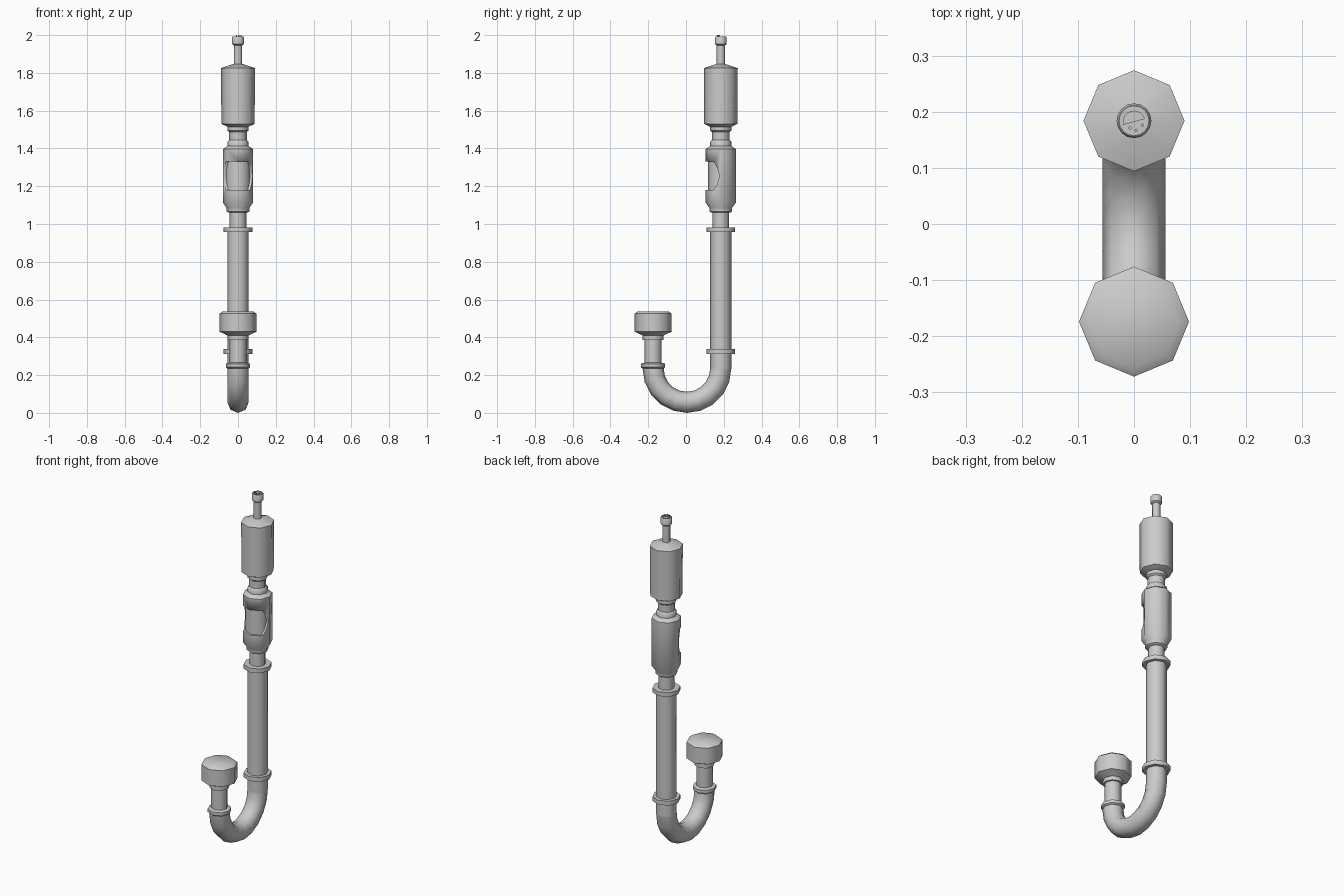
import bpy, bmesh, math
from math import sin, cos, pi

if "Cube" in bpy.data.objects:
    bpy.data.objects.remove(bpy.data.objects["Cube"])

MAIN_Y, SIDE_Y = 0.184, -0.174


def finish(name, bm, angle=46):
    bmesh.ops.recalc_face_normals(bm, faces=bm.faces)
    me = bpy.data.meshes.new(name)
    bm.to_mesh(me)
    bm.free()
    ob = bpy.data.objects.new(name, me)
    bpy.context.collection.objects.link(ob)
    bpy.ops.object.select_all(action='DESELECT')
    ob.select_set(True)
    bpy.context.view_layer.objects.active = ob
    bpy.ops.object.shade_smooth_by_angle(angle=math.radians(angle))
    return ob


def skin(bm, rings, caps=True):
    for a, b in zip(rings, rings[1:]):
        n = len(a)
        for i in range(n):
            bm.faces.new((a[i], a[(i + 1) % n], b[(i + 1) % n], b[i]))
    if caps:
        bm.faces.new(rings[0])
        bm.faces.new(rings[-1])


def lathe(name, y, profile, sides=8):
    """Turn (radius, z) points around a vertical axis."""
    bm = bmesh.new()
    skin(bm, [[bm.verts.new((r * cos(2 * pi * i / sides), y + r * sin(2 * pi * i / sides), z))
               for i in range(sides)] for r, z in profile])
    return finish(name, bm)


def prism(name, pts, offset):
    """Extrude a polygon of 3D points along an offset."""
    bm = bmesh.new()
    skin(bm, [[bm.verts.new(p) for p in pts],
              [bm.verts.new([a + b for a, b in zip(p, offset)]) for p in pts]])
    return finish(name, bm)


# U bend
R, BEND_Z, BEND_R, STEPS = 0.179, 0.235, 0.056, 10
bm = bmesh.new()
rings = []
for s in range(STEPS + 1):
    t = pi * s / STEPS
    ring = []
    for i in range(8):
        a = 2 * pi * i / 8
        d = R + BEND_R * cos(a)
        ring.append(bm.verts.new((BEND_R * sin(a), 0.005 + d * cos(t), BEND_Z - d * sin(t))))
    rings.append(ring)
skin(bm, rings)
finish("u_bend", bm)

# Long pipe with a collar at each end
lathe("long_pipe", MAIN_Y, [(0.056, 0.235), (0.056, 0.97)])
lathe("lower_collar", MAIN_Y, [(0.056, 0.312), (0.076, 0.312), (0.076, 0.338), (0.056, 0.338)])
lathe("upper_collar", MAIN_Y, [(0.045, 0.957), (0.076, 0.957), (0.076, 0.982), (0.045, 0.982)])
lathe("upper_pipe", MAIN_Y, [(0.044, 0.97), (0.044, 1.07)])

# Short pipe with its collar and end cap
lathe("short_collar", SIDE_Y, [(0.056, 0.235), (0.064, 0.242), (0.064, 0.26), (0.045, 0.266)])
lathe("short_pipe", SIDE_Y, [(0.045, 0.25), (0.045, 0.39)])
lathe("end_cap", SIDE_Y, [(0.045, 0.386), (0.055, 0.386), (0.055, 0.41), (0.098, 0.43),
                          (0.098, 0.525), (0.081, 0.538)])

# Valve housing with a front window cut through to an inner core
housing = lathe("valve_housing", MAIN_Y, [(0.05, 1.06), (0.06, 1.067), (0.06, 1.085), (0.08, 1.113),
                                          (0.08, 1.397), (0.056, 1.413), (0.056, 1.435), (0.047, 1.445)])
window = [(0.0, 1.18), (0.145, 1.18), (0.165, 1.21), (0.177, 1.255),
          (0.165, 1.30), (0.145, 1.33), (0.0, 1.33)]
cutter = prism("window_cutter", [(-0.2, y, z) for y, z in window], (0.4, 0, 0))
cutter.hide_render = True
cutter.hide_viewport = True
mod = housing.modifiers.new("window", 'BOOLEAN')
mod.operation, mod.solver, mod.object = 'DIFFERENCE', 'EXACT', cutter
lathe("valve_core", MAIN_Y, [(0.067, 1.16), (0.067, 1.35)])

# Neck and upper canister
lathe("neck", MAIN_Y, [(0.047, 1.43), (0.047, 1.487), (0.056, 1.495), (0.056, 1.515)])
lathe("canister", MAIN_Y, [(0.05, 1.512), (0.088, 1.53), (0.09, 1.825), (0.025, 1.847)])

# Stem and connector tip
lathe("stem", MAIN_Y, [(0.022, 1.84), (0.022, 1.96)])
lathe("connector", MAIN_Y, [(0.022, 1.945), (0.031, 1.953), (0.031, 1.988), (0.028, 1.993),
                            (0.026, 1.993), (0.026, 1.986)], 16)
tilt = math.radians(15)
prism("connector_half_disc",
      [(0.02 * cos(tilt + pi * i / 10), MAIN_Y - 0.002 + 0.02 * sin(tilt + pi * i / 10), 1.984)
       for i in range(11)], (0, 0, 0.008))
for i, (dx, dy) in enumerate([(-0.007, -0.013), (0.004, -0.017), (0.015, -0.008)]):
    pin = lathe(f"connector_pin_{i + 1}", MAIN_Y + dy, [(0.003, 1.984), (0.003, 2.0)])
    pin.location.x = dx
